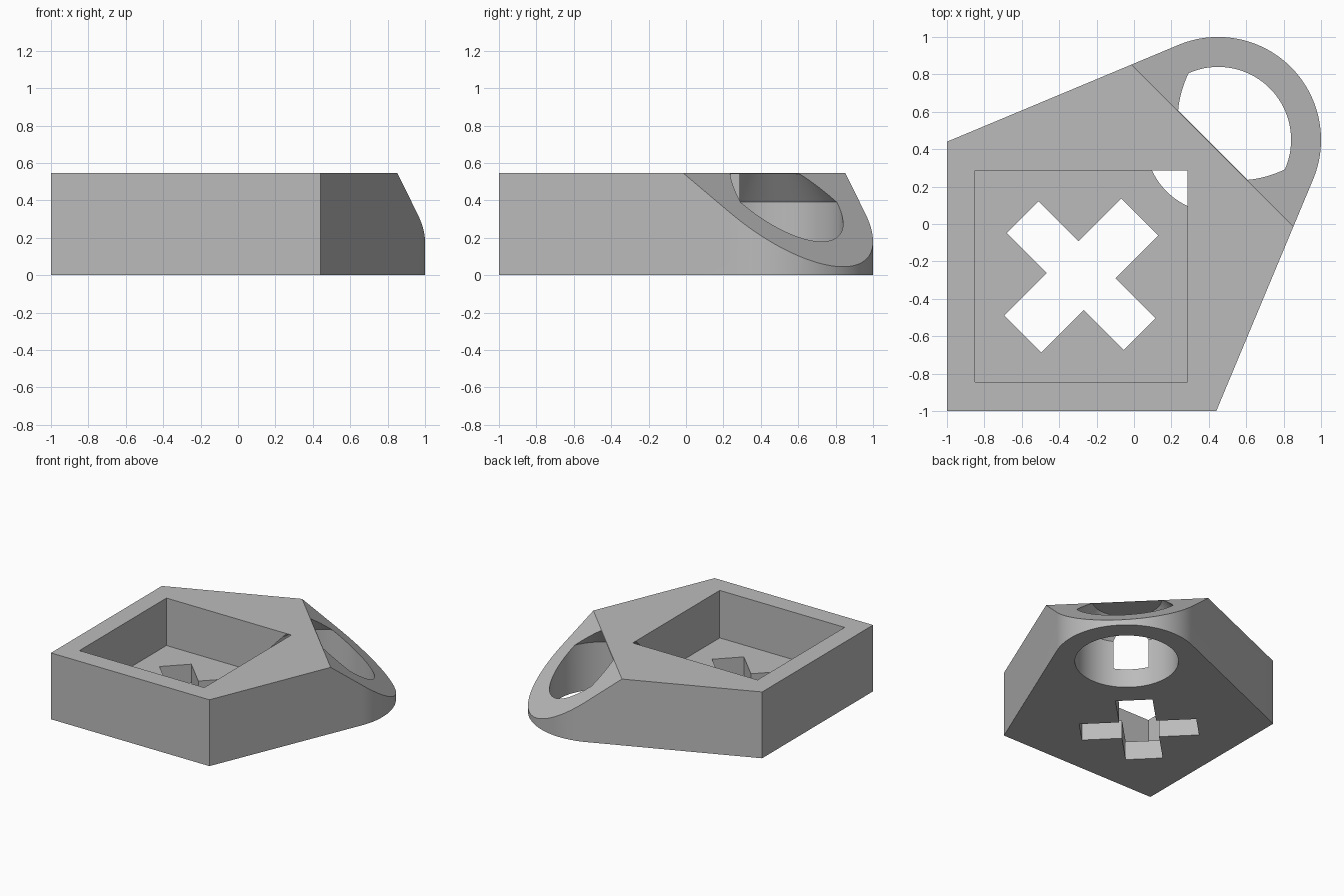
import bpy, bmesh, math
from math import cos, sin, radians
from mathutils import Matrix, Vector

cube = bpy.data.objects.get("Cube")
if cube:
    bpy.data.objects.remove(cube, do_unlink=True)

HEIGHT = 0.545
RING_CENTRE = Vector((0.45, 0.45, 0))
RING_RADIUS = 0.55
HOLE_RADIUS = 0.39
FLOOR = 0.155


def add_object(name, bm):
    bmesh.ops.recalc_face_normals(bm, faces=bm.faces)
    mesh = bpy.data.meshes.new(name)
    bm.to_mesh(mesh)
    bm.free()
    obj = bpy.data.objects.new(name, mesh)
    bpy.context.collection.objects.link(obj)
    return obj


def prism(name, outline, offset):
    """Extrude a closed outline of 3D points along an offset."""
    bm = bmesh.new()
    face = bm.faces.new([bm.verts.new(p) for p in outline])
    new = bmesh.ops.extrude_face_region(bm, geom=[face], use_keep_orig=True)
    verts = [g for g in new["geom"] if isinstance(g, bmesh.types.BMVert)]
    bmesh.ops.translate(bm, verts=verts, vec=offset)
    return add_object(name, bm)


def box(name, centre, size, angle=0):
    bm = bmesh.new()
    bmesh.ops.create_cube(bm, size=1)
    bm.transform(Matrix.Translation(centre) @ Matrix.Rotation(angle, 4, "Z")
                 @ Matrix.Diagonal((*size, 1)))
    return add_object(name, bm)


def lathe(name, profile, centre, steps=96):
    """Stack rings of (radius, z) into a capped round solid."""
    bm = bmesh.new()
    rings = [[bm.verts.new(centre + Vector((r * cos(math.tau * i / steps),
                                            r * sin(math.tau * i / steps), z)))
              for i in range(steps)] for r, z in profile]
    for low, high in zip(rings, rings[1:]):
        for i in range(steps):
            j = (i + 1) % steps
            bm.faces.new((low[i], low[j], high[j], high[i]))
    bm.faces.new(rings[0])
    bm.faces.new(rings[-1])
    return add_object(name, bm)


def cut(target, cutter):
    mod = target.modifiers.new("cut", "BOOLEAN")
    mod.operation = "DIFFERENCE"
    mod.solver = "EXACT"
    mod.object = cutter
    bpy.context.view_layer.objects.active = target
    bpy.ops.object.modifier_apply(modifier=mod.name)
    bpy.data.objects.remove(cutter, do_unlink=True)


# Body: square corner with sides running tangent into a round end
corner = Vector((0.44, -1, 0))
spoke = corner - RING_CENTRE
start = math.atan2(spoke.y, spoke.x) + math.acos(RING_RADIUS / spoke.length)
end = radians(90) - start
outline = [(-1, 0.44, 0), (-1, -1, 0), corner]
for i in range(49):
    a = start + (end - start) * i / 48
    outline.append(RING_CENTRE + RING_RADIUS * Vector((cos(a), sin(a), 0)))
body = prism("holder_body", outline, (0, 0, HEIGHT))

# Sloped face over the round end
across = Vector((-1, 1, 0)).normalized()
along = Vector((1, 1, 0)).normalized()
slope = 0.842
edge = 0.5925
wedge = [(edge - 0.3, HEIGHT + 0.3 * slope),
         (edge + 0.9, HEIGHT - 0.9 * slope), (edge + 0.9, 0.9)]
cut(body, prism("slope_cutter",
                [along * u - across * 2 + Vector((0, 0, z)) for u, z in wedge],
                across * 4))

# Round through hole narrowing under the top lip
cut(body, lathe("ring_hole_cutter",
                [(HOLE_RADIUS, -0.1), (HOLE_RADIUS, 0.39), (0.266, 0.541)],
                RING_CENTRE))

# Square pocket
pocket_depth = 0.6
cut(body, box("pocket_cutter", (-0.2825, -0.28, FLOOR + pocket_depth / 2),
              (1.135, 1.13, pocket_depth)))

# Cross opening through the pocket floor
for angle, width in ((45, 0.28), (-45, 0.24)):
    cut(body, box("cross_cutter", (-0.282, -0.276, 0.05),
                  (0.885, width, 0.4), radians(angle)))

# Single grey material and shading
grey = bpy.data.materials.new("plain_grey")
grey.use_nodes = True
color = (0.5, 0.5, 0.5, 1)
grey.diffuse_color = color
grey.node_tree.nodes["Principled BSDF"].inputs["Base Color"].default_value = color
body.data.materials.clear()
body.data.materials.append(grey)
for poly in body.data.polygons:
    poly.material_index = 0

for obj in bpy.context.selected_objects:
    obj.select_set(False)
body.select_set(True)
bpy.context.view_layer.objects.active = body
bpy.ops.object.shade_smooth_by_angle(angle=radians(25))
